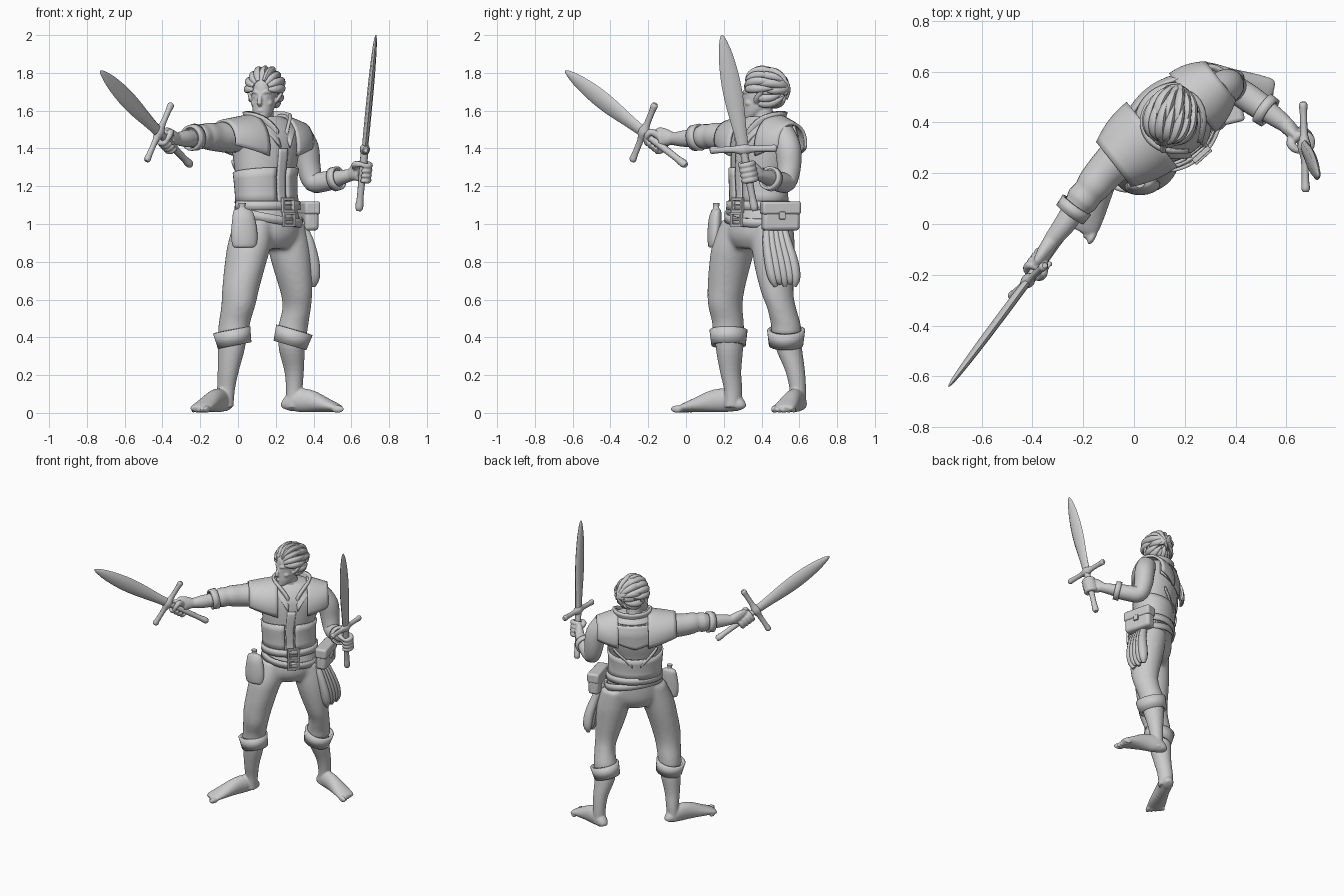
import bpy, bmesh, math
from mathutils import Vector, Matrix
from math import sin, cos, radians, pi
old = bpy.data.objects.get("Cube")
if old:
    bpy.data.objects.remove(old, do_unlink=True)
grey = bpy.data.materials.new("clay grey")
grey.use_nodes = True
grey.diffuse_color = (.6, .6, .6, 1)
grey.node_tree.nodes["Principled BSDF"].inputs["Base Color"].default_value = (.6, .6, .6, 1)
UP = Vector((0, 0, 1))
# Helpers
def add(name, bm, solid=0, bevel=0):
    me = bpy.data.meshes.new(name)
    bmesh.ops.recalc_face_normals(bm, faces=bm.faces)
    bm.to_mesh(me)
    bm.free()
    me.materials.append(grey)
    me.shade_smooth()
    me.set_sharp_from_angle(angle=radians(42))
    ob = bpy.data.objects.new(name, me)
    bpy.context.collection.objects.link(ob)
    if solid:
        m = ob.modifiers.new("thickness", 'SOLIDIFY')
        m.thickness, m.offset = solid, 0
    if bevel:
        m = ob.modifiers.new("round", 'BEVEL')
        m.width, m.segments = bevel, 3
    return ob
def fuse(name, parts, voxel, smooth):
    """Melt overlapping closed parts into one smooth skin."""
    bm = bmesh.new()
    for ob in parts:
        bm.from_mesh(ob.data)
        bpy.data.objects.remove(ob, do_unlink=True)
    ob = add(name, bm)
    m = ob.modifiers.new("skin", 'REMESH')
    m.mode, m.voxel_size, m.use_smooth_shade = 'VOXEL', voxel, True
    m = ob.modifiers.new("soften", 'SMOOTH')
    m.factor, m.iterations = .5, smooth
def curve(pts, steps):
    """Smooth interpolation of equal-length tuples."""
    p = [Vector(q) for q in pts]
    p, out = [p[0]] + p + [p[-1]], []
    for a, b, c, d in zip(p, p[1:], p[2:], p[3:]):
        for t in (k / steps for k in range(steps)):
            out.append(b + (c - a) * t / 2 + (a * 2 - b * 5 + c * 4 - d) * t * t / 2
                       + (b * 3 - a - c * 3 + d) * t ** 3 / 2)
    return out + [p[-1]]
def loft(name, pts, ref, sides=24, steps=4, flat=False, solid=0):
    """Elliptical rings along a path; each point is x, y, z, radius along ref, other radius."""
    rings, bm, loops = curve(pts, steps), bmesh.new(), []
    for i, r in enumerate(rings):
        t = UP if flat else (rings[min(i + 1, len(rings) - 1)] - rings[max(i - 1, 0)]).to_3d().normalized()
        s = (Vector(ref) - t * t.dot(Vector(ref))).normalized()
        turn = [k * 2 * pi / sides for k in range(sides)]
        loops.append([bm.verts.new(r.to_3d() + s * r[3] * cos(a) + t.cross(s) * r[4] * sin(a)) for a in turn])
    for p, q in zip(loops, loops[1:]):
        for k in range(sides):
            bm.faces.new((p[k - 1], p[k], q[k], q[k - 1]))
    if not solid:
        bm.faces.new(loops[0])
        bm.faces.new(loops[-1])
    return add(name, bm, solid)
def tube(name, pts, radii, ref=(.3, .2, .9), sides=10, flatten=1):
    return loft(name, [(*p, r, r * flatten) for p, r in zip(pts, radii)], ref, sides, 3)
def sheet(name, f, nu=24, nv=8, solid=.012):
    bm = bmesh.new()
    g = [[bm.verts.new(f(i / nu, j / nv)) for j in range(nv + 1)] for i in range(nu + 1)]
    for p, q in zip(g, g[1:]):
        for j in range(nv):
            bm.faces.new((p[j], q[j], q[j + 1], p[j + 1]))
    return add(name, bm, solid)
def place(loc, size, rot):
    return Matrix.Translation(loc) @ Matrix.Rotation(rot, 4, 'Z') @ Matrix.Diagonal((*size, 1))
def blob(name, loc, size, rot=0):
    bm = bmesh.new()
    bmesh.ops.create_uvsphere(bm, u_segments=20, v_segments=12, radius=1, matrix=place(loc, size, rot))
    return add(name, bm)
def box(name, loc, size, rot=0, bevel=.006):
    bm = bmesh.new()
    bmesh.ops.create_cube(bm, size=1, matrix=place(loc, size, rot))
    return add(name, bm, bevel=bevel)
# Torso
TURN, HIP, FRONT, BACK = radians(38), radians(42), -pi / 2, pi / 2
chest_x, hip_x = Vector((cos(TURN), sin(TURN), 0)), Vector((cos(HIP), sin(HIP), 0))
vest = [(.155, .385, 1.07, .175, .135), (.15, .385, 1.15, .168, .125), (.145, .385, 1.25, .172, .13),
        (.147, .4, 1.36, .19, .145), (.15, .41, 1.46, .205, .142), (.145, .415, 1.53, .18, .115), (.14, .41, 1.57, .09, .08)]
loft("vest", vest, chest_x, 40, 5, flat=True)
def local(u, v, z, x=.15, y=.415):
    return Vector((x, y, z)) + chest_x * u + UP.cross(chest_x) * v
def on_vest(ang, z, off):
    """Point on the vest surface, pushed outward."""
    p, q = next((p, q) for p, q in zip(vest, vest[1:]) if z <= q[2])
    r = Vector(p).lerp(Vector(q), (z - p[2]) / (q[2] - p[2]))
    return local((r[3] + off) * cos(ang), (r[4] + off) * sin(ang), z, r[0], r[1])
sheet("waist_wrap", lambda u, v: on_vest(FRONT + .2 + u * (2 * pi - .4), 1.11 + v * (.17 + .02 * cos(u * 2 * pi)), .007), 40, 4)
sheet("front_placket", lambda u, v: on_vest(FRONT + (v - .5) * .3, 1.1 + u * .3, .003), 12, 4)
sheet("back_yoke", lambda u, v: on_vest(BACK + (u - .5) * 2.2, 1.52 - v * (.17 - .14 * abs(u - .5)), .012), 16, 8)
for s in (-1, 1):
    sheet("back_strap", lambda u, v: on_vest(BACK + s * (.15 + .7 * u), 1.2 + .12 * u + .02 * v, .008), 10, 1)
    reach, wide, drop = (.19, .155, .03) if s < 0 else (.14, .14, .045)
    def drape(u, v):
        t = radians(210 * v - 105)
        return local(s * (.1 + reach * u), sin(t) * (wide - .05 * u * u), 1.575 - drop * u - (1 - cos(t)) * (.17 - .07 * u))
    sheet(("right" if s < 0 else "left") + "_shoulder_plate", drape, 8, 20, .016)
# Flared collar, open in a V at the front, over a wider folded one
def collar(base, flare, low, rise):
    def f(u, v):
        dip, r = abs(2 * u - 1) ** 6, base + flare * v
        a = FRONT + .22 + u * (2 * pi - .44)
        return local(r * cos(a), r * sin(a) * .92 - .005 - .025 * dip, low + rise * v - dip * (.12 - .02 * v))
    return f
sheet("collar", collar(.105, .02, 1.525, .07), 48, 5, .018)
sheet("collar_fold", collar(.15, -.035, 1.525, .035), 48, 4, .014)
# Belts and buckles
loft("upper_belt", [(.157, .383, 1.075, .186, .145), (.157, .383, 1.122, .183, .14)], hip_x, 40, 1, True, .014)
loft("lower_belt", [(.163, .378, 1.015, .192, .149), (.172, .376, 1.06, .188, .146)], hip_x, 40, 1, solid=.012)
out = Vector((sin(HIP), -cos(HIP), 0))
for z, d in ((1.1, .15), (1.025, .158)):
    c = Vector((.165, .385, z)) + out * d
    for k in (-1, 1):
        box("buckle_side", c + hip_x * k * .035, (.015, .02, .078), HIP, .004)
        box("buckle_bar", c + UP * k * .032, (.085, .02, .015), HIP, .004)
    box("buckle_pin", c, (.05, .014, .012), HIP, .004)
# Flask, hip bag and hanging sash
loft("flask", [(.035, .15, .875, .045, .018), (.035, .15, .885, .064, .032), (.033, .15, .95, .07, .036),
               (.03, .155, 1.03, .06, .034), (.025, .16, 1.07, .048, .025), (.022, .16, 1.085, .018, .016),
               (.022, .16, 1.11, .02, .018)], (1, .1, 0), 24, 4, flat=True)
bag_turn = radians(14)
box("hip_bag", (.37, .5, 1.03), (.075, .2, .13), bag_turn, .02)
box("bag_flap", (.372, .5, 1.085), (.085, .21, .07), bag_turn, .014)
box("bag_clasp", (.412, .51, 1.045), (.016, .035, .04), bag_turn, .005)
for i in range(5):
    k = i - 2
    tube("sash_fold", [(.32, .47 + k * .018, 1.03), (.37, .48 + k * .026, .92), (.398, .505 + k * .031, .8),
                       (.403, .52 + k * .03, .715), (.398, .525 + k * .025, .67 + .012 * (i % 2))],
         (.02, .027, .033, .03, .012), (1, 0, 0), 12, .85)
# Trousers, calves and bare feet
hips = [(.16, .385, 1.1, .165, .125), (.165, .375, 1, .185, .138), (.165, .37, .93, .175, .133), (.165, .37, .87, .12, .1)]
legs = {"right": [(.085, .295, 1.02, .1, .11), (.06, .255, .89, .112, .12), (.037, .232, .78, .104, .115),
                  (.015, .213, .66, .096, .102), (.002, .208, .57, .086, .096), (-.018, .222, .48, .08, .088),
                  (-.026, .225, .41, .08, .088)],
        "left": [(.25, .46, 1, .1, .115), (.272, .463, .87, .11, .117), (.292, .47, .75, .098, .106),
                 (.31, .485, .63, .078, .09), (.31, .508, .55, .07, .083), (.292, .53, .46, .078, .082),
                 (.287, .53, .41, .08, .08)]}
calves = {"right": [(-.025, .225, .44, .07, .075), (-.035, .23, .34, .068, .075), (-.052, .236, .22, .052, .06),
                    (-.064, .25, .12, .043, .052), (-.07, .25, .03, .042, .05)],
          "left": [(.287, .53, .44, .07, .072), (.285, .545, .34, .068, .07), (.297, .578, .22, .05, .053),
                   (.298, .592, .12, .043, .044), (.295, .592, .03, .042, .042)]}
def foot(heel, toe, big):
    h, t = Vector((*heel, 0)), Vector((*toe, 0))
    d = (t - h).normalized()
    w = d.cross(UP)
    prof = [(0, .02, .02), (.04, .036, .036), (.2, .045, .06), (.42, .048, .06), (.7, .058, .038), (.88, .06, .023), (.94, .05, .015)]
    parts = [loft("sole", [(*(h.lerp(t, k) + UP * (b + .004)), a, b) for k, a, b in prof], w, 20, 3)]
    for i in range(5):
        r = .02 - .0022 * i
        pos = h.lerp(t, .94 - .025 * i) + w * big * (.045 - .024 * i) + UP * r
        parts.append(blob("toe", pos, (r * 1.8, r * .75, r), math.atan2(d.y, d.x)))
    return parts
feet = {"right": foot((-.055, .3), (-.215, -.05), -1), "left": foot((.245, .61), (.56, .505), 1)}
fuse("trousers", [loft("hips", hips, hip_x, 32, flat=True)] + [loft("leg", p, hip_x, flat=True) for p in legs.values()], .012, 8)
for name, tilt in (("right", -.008), ("left", .012)):
    fuse(name + "_bare_foot", feet[name] + [loft("calf", calves[name], hip_x, flat=True)], .006, 3)
    x, y = legs[name][-1][:2]
    loft(name + "_trouser_cuff", [(x - tilt, y, .358, .08, .084), (x + tilt, y, .44, .09, .094)], hip_x, 28, 1, solid=.018)
# Hands and swords
def hand(side, grip, axis, wrist, arm):
    w = wrist - grip
    w = (w - axis * w.dot(axis)).normalized()
    n = axis.cross(w) * (1 if side == "right" else -1)
    parts = [arm, loft("palm", [(*wrist, .032, .032), (*wrist.lerp(grip + w * .035, .55), .046, .03),
                                (*(grip + w * .03), .054, .024), (*(grip + w * .018), .045, .012)], axis, 16, 3)]
    for i in range(4):
        c = grip + axis * (i - 1.5) * .027
        arc = [c + (w * cos(radians(a)) + n * sin(radians(a))) * .036 for a in (-20, 45, 110, 175, 235)]
        parts.append(tube("finger", arc, (.013, .017, .017, .015, .009), axis))
    thumb = [wrist.lerp(grip, .5) + axis * .02, grip + w * .03 - n * .034 + axis * .035,
             grip - n * .035 + axis * .045, grip - w * .03 - n * .018 + axis * .045]
    parts.append(tube("thumb", thumb, (.02, .019, .016, .01), axis))
    fuse(side + "_hand", parts, .005, 2)
def sword(side, pommel, tip, across, hold, wrist, arm):
    p, g = Vector(pommel), Vector(across).normalized()
    axis = (Vector(tip) - p).normalized()
    at = lambda k: p.lerp(Vector(tip), k)
    blade = [(.35, .03, .016), (.45, .035, .017), (.62, .049, .017), (.75, .05, .016), (.88, .038, .013),
             (.96, .021, .009), (.99, .01, .005), (1, .003, .002)]
    loft(side + "_blade", [(*at(k), a, b) for k, a, b in blade], g, 8, 3)
    tube(side + "_grip", [at(k) for k in (0, .015, .04, .08, .22, .34)], (.014, .021, .021, .018, .02, .021))
    reach = (-.178, -.165, -.13, -.05, 0, .05, .13, .165, .178)
    tube(side + "_guard", [at(.35) + g * k for k in reach], (.012, .02, .017, .018, .032, .018, .017, .02, .012), axis, 12, .85)
    hand(side, at(hold), axis, Vector(wrist), arm)
away = (.6, .8, 0)
right_forearm = loft("forearm", [(-.24, .05, 1.455, .046, .046), (-.28, -.01, 1.452, .044, .042), (-.325, -.065, 1.45, .033, .033)], UP)
left_forearm = loft("forearm", [(.51, .455, 1.238, .045, .045), (.56, .42, 1.25, .039, .037), (.6, .39, 1.26, .032, .032)], away)
sword("right", (-.25, 0, 1.31), (-.73, -.64, 1.81), (.13, .12, .3), .25, (-.325, -.065, 1.45), right_forearm)
sword("left", (.64, .365, 1.07), (.73, .19, 2), (.01, -.34, -.01), .22, (.6, .39, 1.26), left_forearm)
# Sleeves with turned bands
loft("right_sleeve", [(.02, .33, 1.46, .08, .08), (-.06, .26, 1.46, .082, .082), (-.12, .2, 1.46, .075, .074),
                      (-.16, .15, 1.465, .071, .069), (-.18, .125, 1.465, .064, .062), (-.205, .095, 1.462, .066, .064),
                      (-.225, .07, 1.46, .055, .054), (-.25, .04, 1.455, .05, .05)], UP)
loft("right_sleeve_band", [(-.225, .075, 1.46, .065, .062), (-.252, .038, 1.455, .061, .059)], UP, 24, 1, solid=.014)
loft("left_sleeve", [(.32, .51, 1.48, .065, .065), (.36, .54, 1.4, .07, .068), (.375, .545, 1.3, .064, .062),
                     (.4, .53, 1.225, .055, .056), (.46, .49, 1.225, .055, .053), (.53, .44, 1.242, .05, .05)], away)
loft("left_sleeve_band", [(.505, .458, 1.236, .058, .058), (.535, .437, 1.244, .056, .056)], away, 24, 1, solid=.014)
# Head, turned towards the raised blade
YAW = radians(-14)
def face(u, f, z):
    """Head space: u to its left, f forward."""
    return Vector((.139 + u * cos(YAW) + f * sin(YAW), .395 + u * sin(YAW) - f * cos(YAW), z))
head_x = (cos(YAW), sin(YAW), 0)
skull = [(.062, 1.545, .018, .016), (.055, 1.56, .036, .036), (.03, 1.595, .053, .066), (.006, 1.64, .062, .088),
         (0, 1.69, .066, .092), (-.004, 1.74, .063, .09), (-.006, 1.78, .045, .065), (-.006, 1.798, .01, .015)]
parts = [loft("skull", [(*face(0, f, z), a, b) for f, z, a, b in skull], head_x, 28, 4, flat=True),
         loft("neck", [(.14, .42, 1.48, .065, .065), (.138, .41, 1.56, .052, .055), (.137, .4, 1.64, .05, .055)], head_x, flat=True),
         tube("nose", [face(0, f, z) for f, z in ((.08, 1.7), (.094, 1.67), (.108, 1.642), (.088, 1.628))], (.008, .011, .014, .009)),
         tube("lips", [face(u, f, 1.6) for u, f in ((-.022, .079), (0, .094), (.022, .079))], (.005, .009, .005), UP),
         blob("chin", face(0, .08, 1.565), (.024, .018, .016), YAW)]
for s in (-1, 1):
    brow = [face(s * u, f, z) for u, f, z in ((.008, .087, 1.69), (.03, .08, 1.7), (.052, .056, 1.695))]
    ear = [face(s * u, f, z) for u, f, z in ((.055, .005, 1.64), (.072, 0, 1.66), (.088, -.02, 1.69), (.1, -.04, 1.715))]
    parts += [tube("brow", brow, (.007, .01, .006), UP), blob("cheek", face(s * .038, .05, 1.64), (.022, .026, .02), YAW),
              blob("eye", face(s * .027, .074, 1.675), (.013, .01, .007), YAW),
              tube("ear", ear, (.016, .022, .016, .005), (0, 1, 0), 10, .5)]
fuse("head", parts, .005, 2)
# Hair: long locks combed back along the skull, loose at the tips
blob("hair_cap", face(0, -.025, 1.72), (.073, .085, .083), YAW)
def locks(tilts, start, end, lift, size):
    for i, tilt in enumerate(tilts):
        p, pts = radians(tilt), []
        for k in (0, .25, .5, .75, 1):
            a = radians(start + (end - start + 12 * (i % 2)) * k)
            grow = 1 + lift * k * k + .16 * sin(pi * k) + .05 * (i % 2)
            pts.append(face(.074 * sin(p) * sin(a) * grow, .095 * cos(a) * grow - .012, 1.712 + .085 * cos(p) * sin(a) * grow))
        tube("hair_lock", pts, [size * r for r in (.5, 1, 1.1, .8, .12)], (.4, .3, .8), 10, .8)
locks(range(-88, 89, 22), 32, 128, .3, .021)
locks(range(-70, 71, 28), 75, 165, .42, .022)
locks(range(-95, 96, 38), 115, 195, .45, .022)
locks((-140, -118, 118, 140), 75, 150, .35, .02)
locks((-160, -180, 160), 110, 155, .3, .02)
